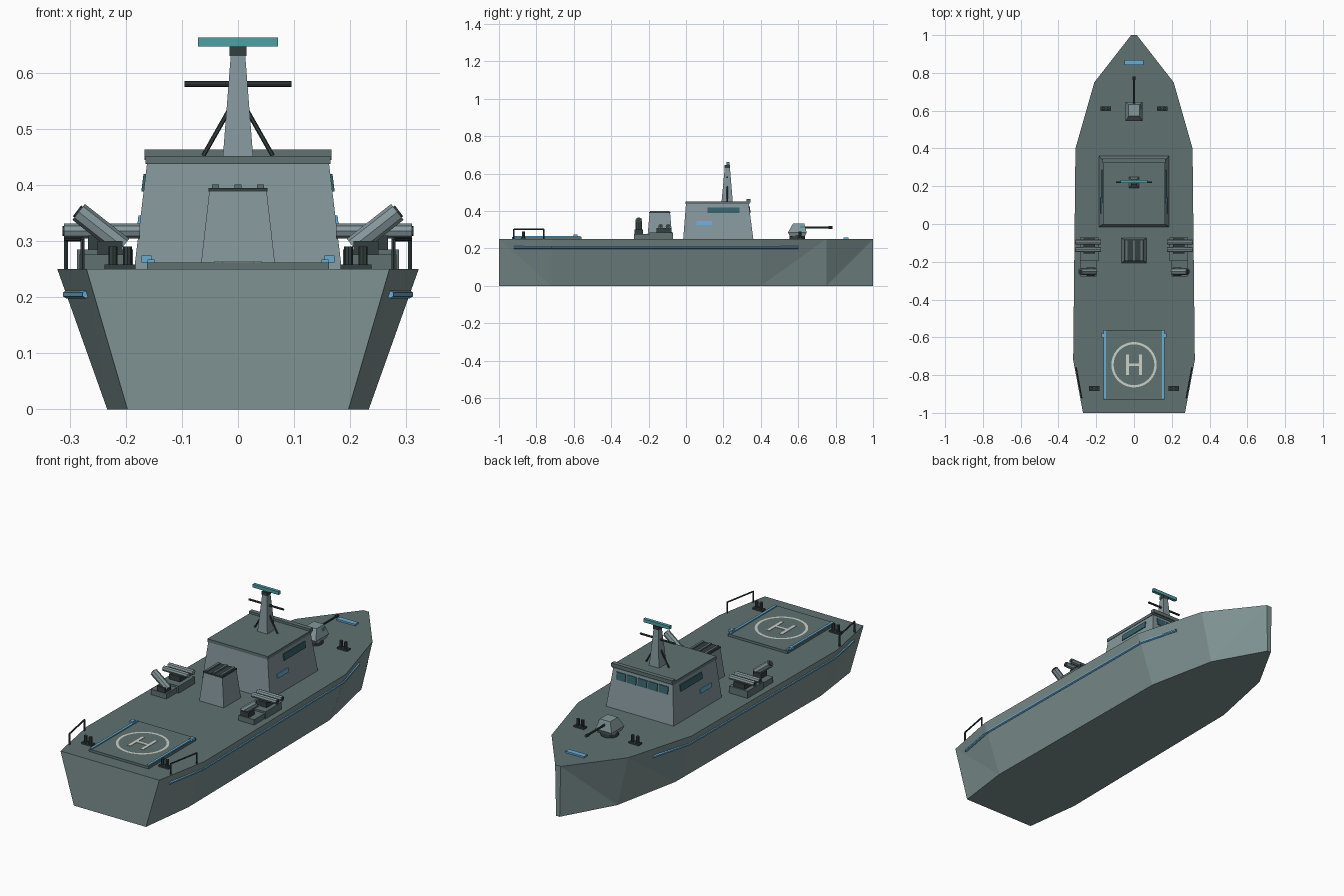
import bpy, bmesh, math
from mathutils import Vector

cube = bpy.data.objects.get("Cube")
if cube:
    bpy.data.objects.remove(cube, do_unlink=True)


def material(name, r, g, b):
    m = bpy.data.materials.new(name)
    m.use_nodes = True
    m.diffuse_color = (r, g, b, 1)
    m.node_tree.nodes["Principled BSDF"].inputs["Base Color"].default_value = (r, g, b, 1)
    return m


HULL = material("hull grey", .21, .285, .285)
DECK = material("deck grey", .115, .165, .165)
HOUSE = material("superstructure grey", .235, .31, .33)
DARK = material("dark metal", .035, .05, .052)
GLASS = material("window teal", .035, .125, .145)
TEAL = material("radar teal", .08, .35, .38)
BLUE = material("trim blue", .14, .42, .66)
WHITE = material("marking white", .6, .64, .58)


def finish(name, bm, *mats):
    bmesh.ops.recalc_face_normals(bm, faces=bm.faces)
    me = bpy.data.meshes.new(name)
    bm.to_mesh(me)
    bm.free()
    for m in mats:
        me.materials.append(m)
    ob = bpy.data.objects.new(name, me)
    bpy.context.collection.objects.link(ob)
    return ob


def frustum(name, mat, low, z0, high, z1):
    """Block between two rectangles given as (x0, x1, y0, y1)."""
    bm = bmesh.new()
    rings = []
    for (x0, x1, y0, y1), z in ((low, z0), (high, z1)):
        rings.append([bm.verts.new((x, y, z)) for x, y in ((x0, y0), (x1, y0), (x1, y1), (x0, y1))])
    a, b = rings
    bm.faces.new(a)
    bm.faces.new(b)
    for i in range(4):
        j = (i + 1) % 4
        bm.faces.new((a[i], a[j], b[j], b[i]))
    return finish(name, bm, mat)


def box(name, mat, cx, cy, w, d, z0, z1):
    r = (cx - w / 2, cx + w / 2, cy - d / 2, cy + d / 2)
    return frustum(name, mat, r, z0, r, z1)


def rod(name, mat, a, b, r, sides=8):
    a, b = Vector(a), Vector(b)
    bm = bmesh.new()
    bmesh.ops.create_cone(bm, cap_ends=True, segments=sides, radius1=r, radius2=r, depth=(b - a).length)
    ob = finish(name, bm, mat)
    ob.rotation_mode = 'QUATERNION'
    ob.rotation_quaternion = (b - a).to_track_quat('Z', 'Y')
    ob.location = (a + b) / 2
    return ob


# Hull: stations of (y, keel half width, deck half width), stern to bow
DECK_Z = .25
stations = [(-1, .197, .27), (-.72, .233, .322), (.4, .222, .31), (.75, .15, .21), (1, .01, .015)]


def half_width(y, z):
    for (ya, ka, da), (yb, kb, db) in zip(stations, stations[1:]):
        if ya <= y <= yb:
            t = (y - ya) / (yb - ya)
            k, d = ka + (kb - ka) * t, da + (db - da) * t
            return k + (d - k) * z / DECK_Z


bm = bmesh.new()
sides = {}
for s in (-1, 1):
    sides[s] = [(bm.verts.new((s * k, y, 0)), bm.verts.new((s * d, y, DECK_Z))) for y, k, d in stations]
    for i, (a, b) in enumerate(zip(sides[s], sides[s][1:])):
        if i == 0:
            bm.faces.new((a[0], b[0], a[1]))
            bm.faces.new((b[0], b[1], a[1]))
        else:
            bm.faces.new((a[0], b[0], b[1]))
            bm.faces.new((a[0], b[1], a[1]))
left, right = sides[-1], sides[1]
for e in (0, -1):
    bm.faces.new((left[e][0], right[e][0], right[e][1], left[e][1]))
for level in (0, 1):
    f = bm.faces.new([v[level] for v in left] + [v[level] for v in reversed(right)])
    f.material_index = level
finish("hull", bm, HULL, DECK)

# Rubbing strakes
for s in (-1, 1):
    path = [(s * half_width(y, .205), y, .205) for y in (-.92, -.72, .4, .6)]
    for a, b in zip(path, path[1:]):
        rod("rubbing_strake", BLUE, a, b, .007, 6)

# Deckhouse
frustum("deckhouse", HOUSE, (-.185, .185, -.015, .36), .25, (-.162, .162, 0, .335), .44)
box("deckhouse_roof", DECK, 0, .168, .33, .342, .437, .452)
box("bridge_visor", DECK, 0, .335, .334, .022, .445, .463)


def wall_x(z):
    return .185 - .023 * (z - .25) / .19


def wall_y(z):
    return .36 - .025 * (z - .25) / .19


def side_plate(name, mat, s, y0, y1, z0, z1):
    rects = [(s * wall_x(z) - .004, s * wall_x(z) + .004, y0, y1) for z in (z0, z1)]
    frustum(name, mat, rects[0], z0, rects[1], z1)


for s in (-1, 1):
    side_plate("side_window", GLASS, s, .115, .285, .388, .42)
    side_plate("side_panel", BLUE, s, .055, .14, .325, .346)
for i in range(-2, 3):
    x = i * .058
    rects = [(x - .025, x + .025, wall_y(z) - .004, wall_y(z) + .004) for z in (.388, .424)]
    frustum("bridge_window", GLASS, rects[0], .388, rects[1], .424)

# Mast and radar
frustum("mast", HOUSE, (-.027, .027, .19, .25), .45, (-.013, .013, .207, .235), .63)
box("mast_cap", DARK, 0, .221, .03, .03, .63, .647)
box("radar_bar", TEAL, 0, .224, .142, .016, .647, .663)
rod("mast_yard", DARK, (-.095, .221, .58), (.095, .221, .58), .005)
for s in (-1, 1):
    rod("mast_stay", DARK, (s * .062, .221, .452), (s * .015, .221, .535), .004, 6)

# Exhaust stack with slatted top
frustum("stack", HOUSE, (-.067, .067, -.207, -.073), .25, (-.051, .051, -.195, -.085), .39)
box("stack_top", DARK, 0, -.14, .106, .114, .388, .395)
for x in (-.04, 0, .04):
    box("stack_slat", DECK, x, -.14, .012, .105, .395, .401)

# Deck gun
rod("gun_base", DARK, (0, .595, .25), (0, .595, .272), .042, 12)
frustum("gun_house_lower", HOUSE, (-.038, .038, .555, .635), .265, (-.045, .045, .545, .645), .285)
frustum("gun_house_upper", HOUSE, (-.045, .045, .545, .645), .285, (-.028, .028, .572, .632), .333)
rod("gun_barrel", DARK, (0, .625, .312), (0, .78, .312), .005)
rod("gun_muzzle", DARK, (0, .762, .312), (0, .782, .312), .007)
box("gun_sight", TEAL, .032, .62, .012, .02, .308, .322)

# Bow deck plate
box("bow_plate", BLUE, 0, .855, .1, .026, .25, .258)

# Helicopter pad
PAD_Y, PAD_Z = -.745, .262
box("helipad", DECK, 0, PAD_Y, .325, .37, .25, PAD_Z)
bm = bmesh.new()
n = 40
loops = []
for r in (.108, .12):
    loops.append([bm.verts.new((r * math.cos(t * math.tau / n), PAD_Y + r * math.sin(t * math.tau / n), PAD_Z + .002))
                  for t in range(n)])
for i in range(n):
    j = (i + 1) % n
    bm.faces.new((loops[0][i], loops[1][i], loops[1][j], loops[0][j]))
finish("pad_ring", bm, WHITE)
box("pad_crossbar", WHITE, 0, PAD_Y, .07, .014, PAD_Z, PAD_Z + .002)
for s in (-1, 1):
    box("pad_upright", WHITE, s * .035, PAD_Y, .015, .11, PAD_Z, PAD_Z + .002)
    box("pad_edge_strip", BLUE, s * .155, PAD_Y, .012, .36, PAD_Z, .267)
    box("pad_light", BLUE, s * .163, -.59, .018, .022, PAD_Z, .274)

for s in (-1, 1):
    # Mooring bollards
    for x, y in ((.15, .61), (.21, -.87)):
        box("bollard_base", DARK, s * x, y, .055, .026, .25, .258)
        for dx in (-.013, .013):
            rod("bollard_post", DARK, (s * x + dx, y, .255), (s * x + dx, y, .29), .008)

    # Stern railings
    foot = [(s * (half_width(y, DECK_Z) - .008), y) for y in (-.92, -.76)]
    for x, y in foot:
        rod("rail_post", DARK, (x, y, .25), (x, y, .303), .004, 6)
    rod("rail_bar", DARK, (*foot[0], .303), (*foot[1], .303), .004, 6)

    # Horizontal tube launcher
    box("launcher_base", DECK, s * .237, -.133, .1, .125, .25, .285)
    box("launcher_cradle", DARK, s * .237, -.117, .06, .08, .285, .31)
    for y in (-.096, -.136):
        rod("launcher_tube", HOUSE, (s * .175, y, .318), (s * .31, y, .318), .013, 8)
        rod("launcher_muzzle", DARK, (s * .309, y, .318), (s * .313, y, .318), .009, 8)

    # Inclined tube launcher
    box("mortar_base", DECK, s * .24, -.235, .085, .085, .25, .276)
    box("mortar_mount", DARK, s * .228, -.252, .045, .045, .275, .3)
    rod("mortar_tube", HOUSE, (s * .205, -.252, .29), (s * .284, -.252, .352), .018, 8)
    rod("mortar_muzzle", DARK, (s * .283, -.252, .351), (s * .287, -.252, .354), .012, 8)
